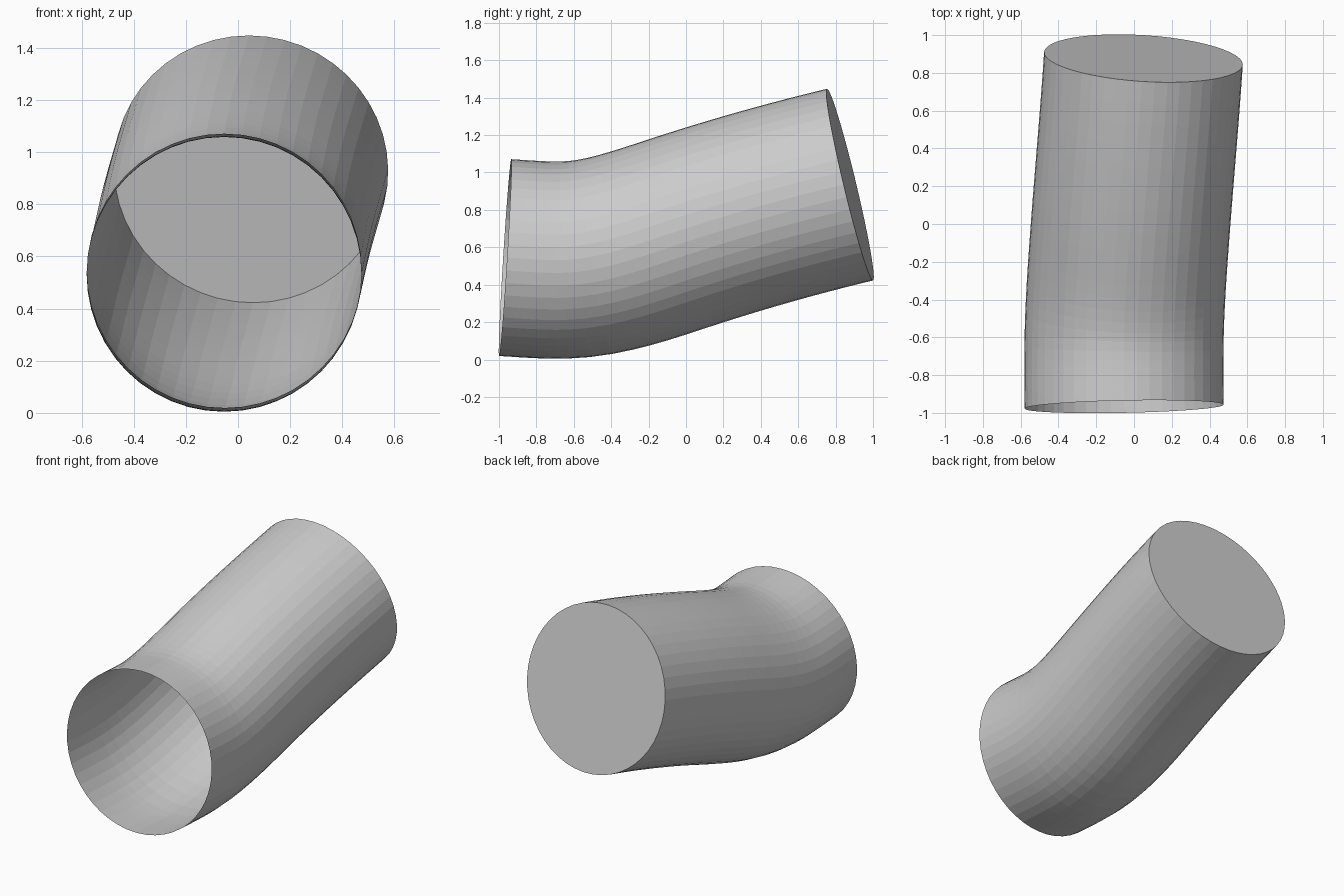
import bpy, bmesh, math
from mathutils import Vector
from mathutils.geometry import interpolate_bezier

if "Cube" in bpy.data.objects:
    bpy.data.objects.remove(bpy.data.objects["Cube"])

RADIUS, SIDES, STEPS = 0.527, 48, 9

# Centre line of the bent pipe: (point, direction)
knots = [
    ((-0.052, -0.967, 0.545), (-0.020, 1, -0.062)),
    ((-0.053, -0.650, 0.532), (0.010, 1, 0.025)),
    ((-0.018, 0.000, 0.688), (0.075, 1, 0.325)),
    ((0.050, 0.877, 0.935), (0.065, 1, 0.240)),
]
knots = [(Vector(p), Vector(d)) for p, d in knots]

path = []
for (p0, d0), (p1, d1) in zip(knots, knots[1:]):
    h = (p1.y - p0.y) / 3
    pts = interpolate_bezier(p0, p0 + d0 * h, p1 - d1 * h, p1, STEPS)
    path += pts if not path else pts[1:]

# Rings swept along the centre line
bm = bmesh.new()
rings = []
last = len(path) - 1
for i, p in enumerate(path):
    if i == 0:
        t = knots[0][1].normalized()
    elif i == last:
        t = knots[-1][1].normalized()
    else:
        t = (path[i + 1] - path[i - 1]).normalized()
    side = t.cross(Vector((0, 0, 1))).normalized()
    up = side.cross(t)
    ring = []
    for k in range(SIDES):
        a = math.tau * k / SIDES
        ring.append(bm.verts.new(p + RADIUS * (side * math.cos(a) + up * math.sin(a))))
    rings.append(ring)

for a, b in zip(rings, rings[1:]):
    for k in range(SIDES):
        n = (k + 1) % SIDES
        bm.faces.new((a[k], a[n], b[n], b[k]))

# Back end is closed, front end stays open
bm.faces.new(rings[-1])
bmesh.ops.recalc_face_normals(bm, faces=bm.faces)

mesh = bpy.data.meshes.new("bent_pipe")
bm.to_mesh(mesh)
bm.free()
pipe = bpy.data.objects.new("bent_pipe", mesh)
bpy.context.collection.objects.link(pipe)
